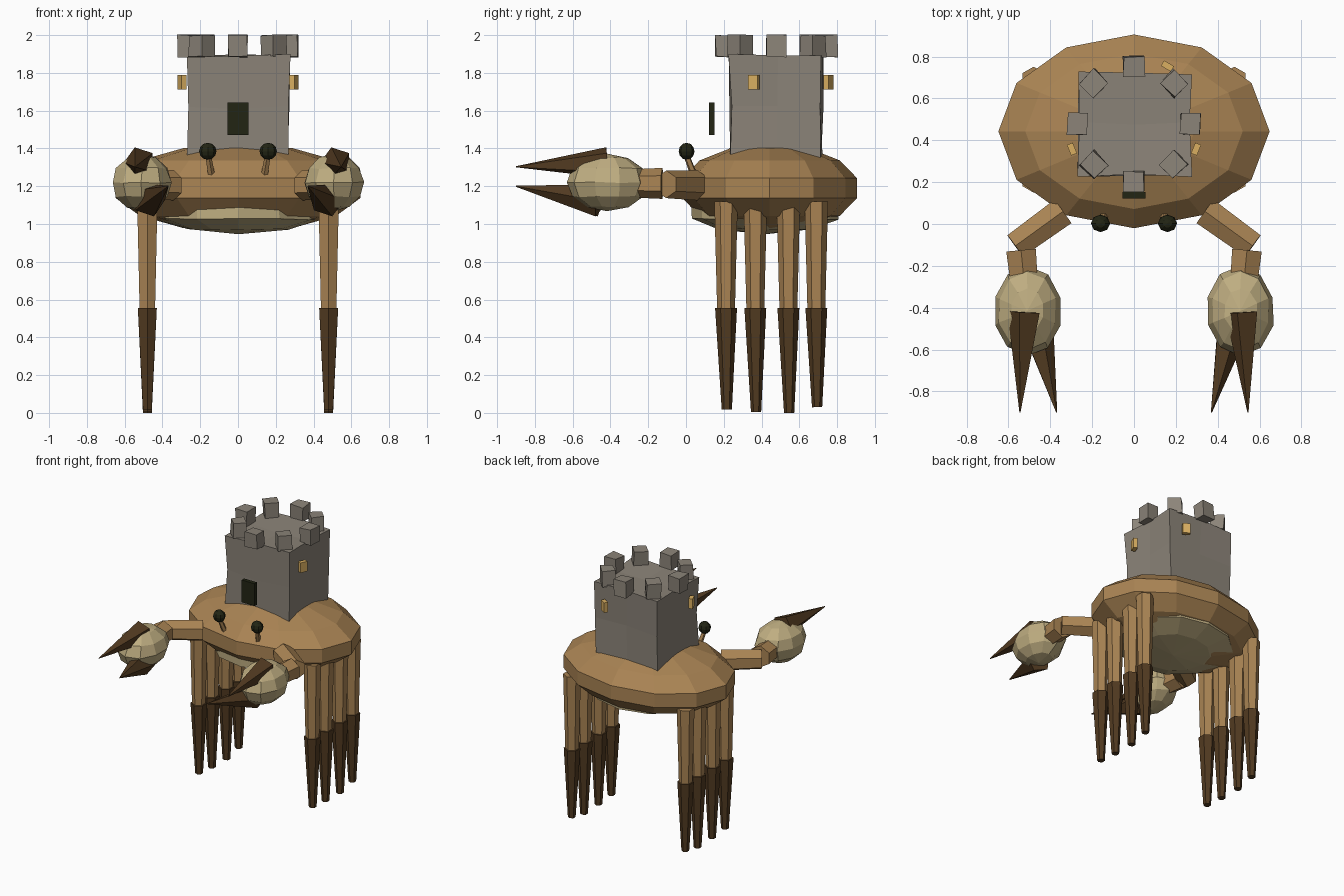
import bpy, bmesh, math, random
from mathutils import Vector, Matrix

random.seed(4)
cube = bpy.data.objects.get("Cube")
if cube:
    bpy.data.objects.remove(cube, do_unlink=True)


def material(name, rgb):
    m = bpy.data.materials.new(name)
    m.use_nodes = True
    m.diffuse_color = (*rgb, 1)
    m.node_tree.nodes["Principled BSDF"].inputs["Base Color"].default_value = (*rgb, 1)
    return m


SHELL = material("shell_brown", (0.40, 0.23, 0.088))
PALE = material("pale_tan", (0.52, 0.42, 0.22))
DARK = material("dark_brown", (0.084, 0.043, 0.015))
STONE = material("stone_grey", (0.26, 0.23, 0.19))
BLACK = material("near_black", (0.016, 0.018, 0.007))
GOLD = material("window_gold", (0.70, 0.43, 0.12))


def finish(name, bm, mat):
    bmesh.ops.recalc_face_normals(bm, faces=bm.faces)
    mesh = bpy.data.meshes.new(name)
    bm.to_mesh(mesh)
    bm.free()
    mesh.materials.append(mat)
    obj = bpy.data.objects.new(name, mesh)
    bpy.context.collection.objects.link(obj)
    return obj


def jitter(bm, amount):
    for v in bm.verts:
        v.co += Vector(random.uniform(-amount, amount) for _ in range(3))


def ellipsoid(name, mat, center, radii, segments, bands, noise=0):
    bm = bmesh.new()
    bmesh.ops.create_uvsphere(bm, u_segments=segments, v_segments=bands, radius=1)
    bmesh.ops.transform(bm, verts=bm.verts,
                        matrix=Matrix.Translation(center) @ Matrix.Diagonal((*radii, 1)))
    jitter(bm, noise)
    return finish(name, bm, mat)


def limb(name, mat, start, end, r1, r2, sides=6, spin=0):
    """Tapered prism between two points."""
    a, b = Vector(start), Vector(end)
    d = b - a
    bm = bmesh.new()
    bmesh.ops.create_cone(bm, cap_ends=True, segments=sides, radius1=r1,
                          radius2=r2, depth=d.length)
    turn = d.to_track_quat('Z', 'Y').to_matrix().to_4x4()
    bmesh.ops.transform(bm, verts=bm.verts, matrix=Matrix.Translation((a + b) / 2)
                        @ turn @ Matrix.Rotation(spin, 4, 'Z'))
    return finish(name, bm, mat)


def box(name, mat, center, size, angle=0, noise=0, cuts=0):
    bm = bmesh.new()
    bmesh.ops.create_cube(bm, size=1)
    if cuts:
        bmesh.ops.subdivide_edges(bm, edges=bm.edges[:], cuts=cuts, use_grid_fill=True)
    bmesh.ops.transform(bm, verts=bm.verts, matrix=Matrix.Translation(center)
                        @ Matrix.Rotation(angle, 4, 'Z') @ Matrix.Diagonal((*size, 1)))
    jitter(bm, noise)
    return finish(name, bm, mat)


# Body: faceted shell and pale belly
ellipsoid("shell", SHELL, (0, 0.443, 1.19), (0.665, 0.475, 0.235), 12, 7)
ellipsoid("belly", PALE, (0, 0.42, 1.06), (0.46, 0.41, 0.11), 12, 5, 0.004)

# Tower with a ring of battlements
TOWER = Vector((0, 0.478, 0))
box("tower", STONE, TOWER + Vector((0, 0, 1.615)), (0.54, 0.485, 0.55), noise=0.011, cuts=1)
for i in range(8):
    a = i * math.pi / 4
    box(f"battlement_{i + 1}", STONE,
        TOWER + Vector((0.27 * math.cos(a), 0.275 * math.sin(a), 1.942)),
        (0.095, 0.1, 0.115), a, 0.005)

# Windows around the tower, and the door standing ahead of it
for i, deg in enumerate((-22, 60, 202)):
    a = math.radians(deg)
    box(f"window_{i + 1}", GOLD,
        TOWER + Vector((0.32 * math.cos(a), 0.32 * math.sin(a), 1.75)),
        (0.03, 0.055, 0.076), a)
box("door", BLACK, (0, 0.137, 1.557), (0.11, 0.03, 0.17))

for side, s in (("left", 1), ("right", -1)):
    # Eyes on stalks
    limb(f"{side}_eye_stalk", SHELL, (s * 0.138, 0.05, 1.24), (s * 0.16, 0, 1.37),
         0.02, 0.016, 5)
    ellipsoid(f"{side}_eye", BLACK, (s * 0.16, 0.003, 1.385), (0.046, 0.042, 0.045), 8, 6)

    # Arms
    limb(f"{side}_upper_arm", SHELL, (s * 0.34, 0.06, 1.205), (s * 0.568, -0.105, 1.21),
         0.08, 0.073)
    limb(f"{side}_forearm", SHELL, (s * 0.54, -0.125, 1.215), (s * 0.525, -0.28, 1.215),
         0.082, 0.075)

    # Claw: palm with two spiked fingers
    ellipsoid(f"{side}_palm", PALE, (s * 0.51, -0.415, 1.22), (0.163, 0.215, 0.15), 10, 6, 0.004)
    limb(f"{side}_upper_finger", DARK, (s * 0.52, -0.42, 1.325), (s * 0.545, -0.9, 1.303),
         0.085, 0.003, 5, math.pi / 10)
    limb(f"{side}_lower_finger", DARK, (s * 0.475, -0.46, 1.125), (s * 0.37, -0.9, 1.2),
         0.09, 0.003, 5, -math.pi / 10)

    # Walking legs, brown above and dark below
    for i, y in enumerate((0.212, 0.367, 0.542, 0.69)):
        n = i + 1
        foot = (0.018, 0.005, 0, 0.03)[i]
        x = s * 0.48
        limb(f"{side}_thigh_{n}", SHELL, (x, y, 1.12), (x, y, 0.54), 0.062, 0.047)
        limb(f"{side}_shin_{n}", DARK, (x, y, 0.555), (x, y + 0.004, foot), 0.058, 0.027)
